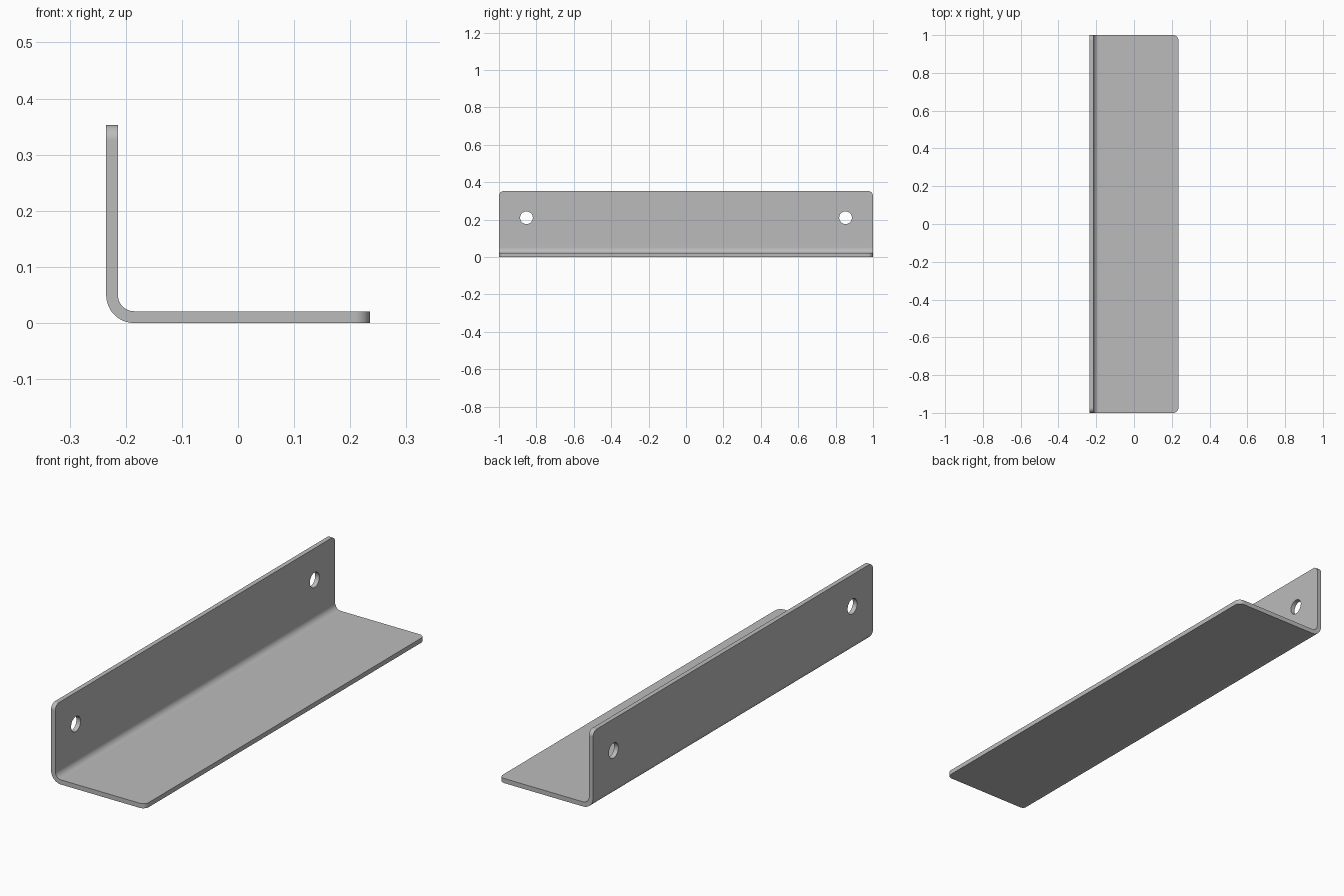
import bpy, bmesh
from math import sin, cos, pi
from mathutils import Matrix

cube = bpy.data.objects.get("Cube")
if cube:
    bpy.data.objects.remove(cube, do_unlink=True)

HALF_W, HEIGHT, LENGTH = 0.235, 0.353, 2.0
THICK, OUTER_R, CORNER_R = 0.021, 0.05, 0.027
HOLE_Y, HOLE_Z, HOLE_R = 0.853, 0.21, 0.034
STEPS = 12

steel = bpy.data.materials.new("plain_grey_steel")
steel.use_nodes = True
grey = (0.5, 0.5, 0.5, 1)
steel.diffuse_color = grey
steel.node_tree.nodes["Principled BSDF"].inputs["Base Color"].default_value = grey


def make_object(name, bm):
    bmesh.ops.recalc_face_normals(bm, faces=bm.faces)
    mesh = bpy.data.meshes.new(name)
    bm.to_mesh(mesh)
    bm.free()
    mesh.materials.append(steel)
    obj = bpy.data.objects.new(name, mesh)
    bpy.context.collection.objects.link(obj)
    return obj


def bend(radius):
    """Quarter arc from the upright flange round to the base flange."""
    cx, cz = -HALF_W + OUTER_R, OUTER_R
    angles = [pi + pi / 2 * i / STEPS for i in range(STEPS + 1)]
    return [(cx + radius * cos(a), cz + radius * sin(a)) for a in angles]


# Bent sheet profile, extruded along the length
profile = [(-HALF_W, HEIGHT)] + bend(OUTER_R) + [(HALF_W, 0), (HALF_W, THICK)]
profile += bend(OUTER_R - THICK)[::-1] + [(-HALF_W + THICK, HEIGHT)]
bm = bmesh.new()
end = bm.faces.new([bm.verts.new((x, -LENGTH / 2, z)) for x, z in profile])
ext = bmesh.ops.extrude_face_region(bm, geom=[end], use_keep_orig=True)
moved = [v for v in ext["geom"] if isinstance(v, bmesh.types.BMVert)]
bmesh.ops.translate(bm, verts=moved, vec=(0, LENGTH, 0))
bmesh.ops.recalc_face_normals(bm, faces=bm.faces)

# Round the free corners of both flanges
corners = []
for e in bm.edges:
    a, b = (v.co for v in e.verts)
    across_end = abs(a.y - b.y) < 1e-4
    at_top = min(a.z, b.z) > HEIGHT - 1e-4
    at_side = min(a.x, b.x) > HALF_W - 1e-4
    if across_end and (at_top or at_side):
        corners.append(e)
bmesh.ops.bevel(bm, geom=corners, offset=CORNER_R, offset_type='OFFSET',
                segments=8, profile=0.5, affect='EDGES')
bracket = make_object("angle_bracket", bm)

# Screw holes through the upright flange
bm = bmesh.new()
for side in (-1, 1):
    place = Matrix.Translation((-HALF_W + THICK / 2, side * HOLE_Y, HOLE_Z))
    bmesh.ops.create_cone(bm, cap_ends=True, segments=40, radius1=HOLE_R,
                          radius2=HOLE_R, depth=THICK * 4,
                          matrix=place @ Matrix.Rotation(pi / 2, 4, 'Y'))
cutter = make_object("hole_cutter", bm)
cutter.hide_render = True

bpy.ops.object.select_all(action='DESELECT')
bracket.select_set(True)
bpy.context.view_layer.objects.active = bracket
cut = bracket.modifiers.new("screw_holes", 'BOOLEAN')
cut.operation, cut.solver, cut.object = 'DIFFERENCE', 'EXACT', cutter
bpy.ops.object.modifier_apply(modifier=cut.name)
bpy.data.objects.remove(cutter, do_unlink=True)

# Smooth bends with crisp sheet edges
bpy.ops.object.shade_smooth_by_angle(angle=pi / 6)
normals = bracket.modifiers.new("even_normals", 'WEIGHTED_NORMAL')
normals.keep_sharp = True
